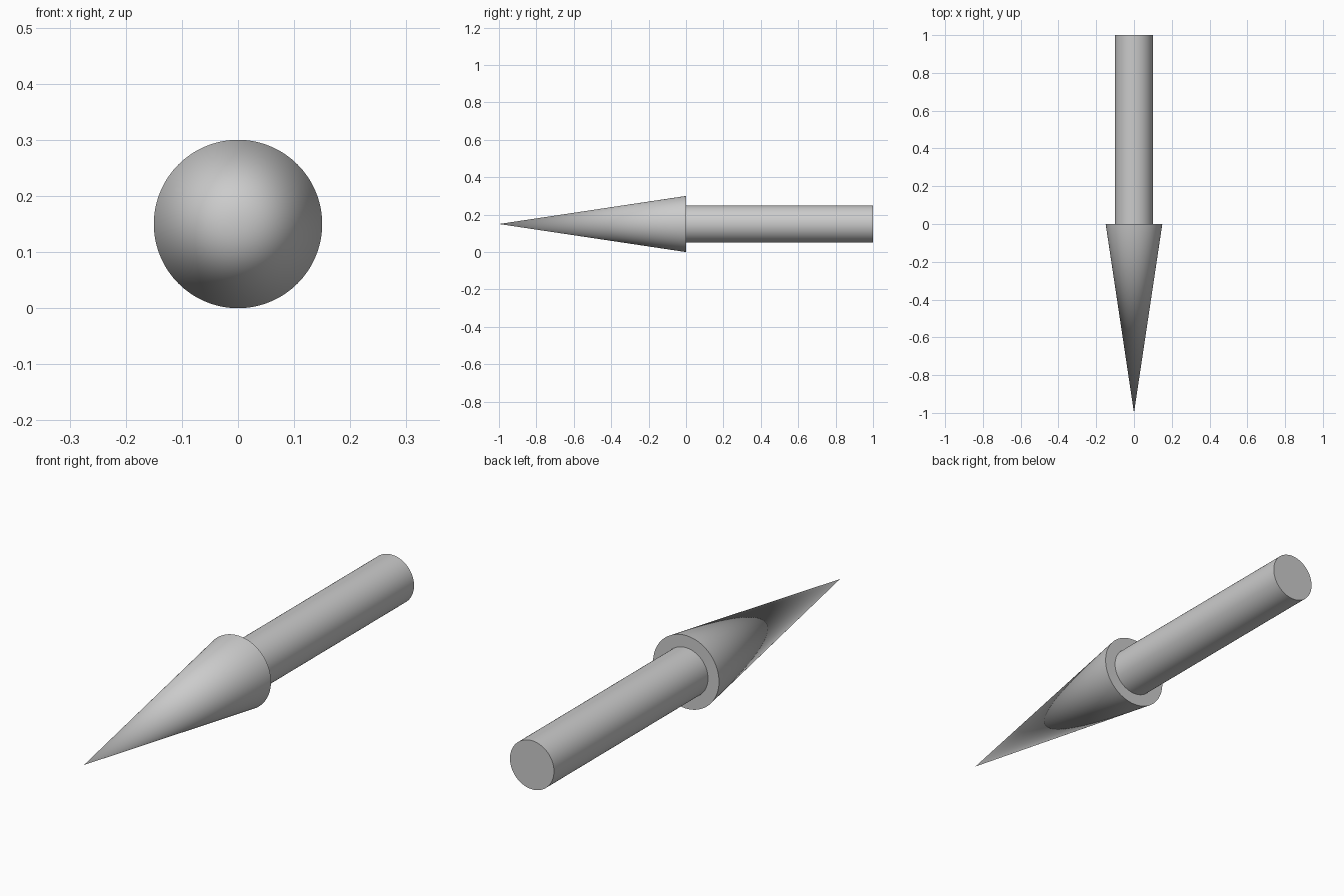
import bpy
import math

if "Cube" in bpy.data.objects:
    bpy.data.objects.remove(bpy.data.objects["Cube"])

SIDES = 128
AXIS_Z = 0.15
TURN = (math.radians(90), 0, 0)  # local +z points to -y


def finish(name):
    obj = bpy.context.object
    obj.name = name
    bpy.ops.object.transform_apply(location=False, rotation=True, scale=True)
    bpy.ops.object.shade_smooth_by_angle(angle=math.radians(30))


# Pointed head, tip towards the front
bpy.ops.mesh.primitive_cone_add(vertices=SIDES, radius1=0.15, radius2=0, depth=1,
                                location=(0, -0.5, AXIS_Z), rotation=TURN)
finish("arrow_head")

# Round shaft behind the head
bpy.ops.mesh.primitive_cylinder_add(vertices=SIDES, radius=0.1, depth=1,
                                    location=(0, 0.5, AXIS_Z), rotation=TURN)
finish("arrow_shaft")
